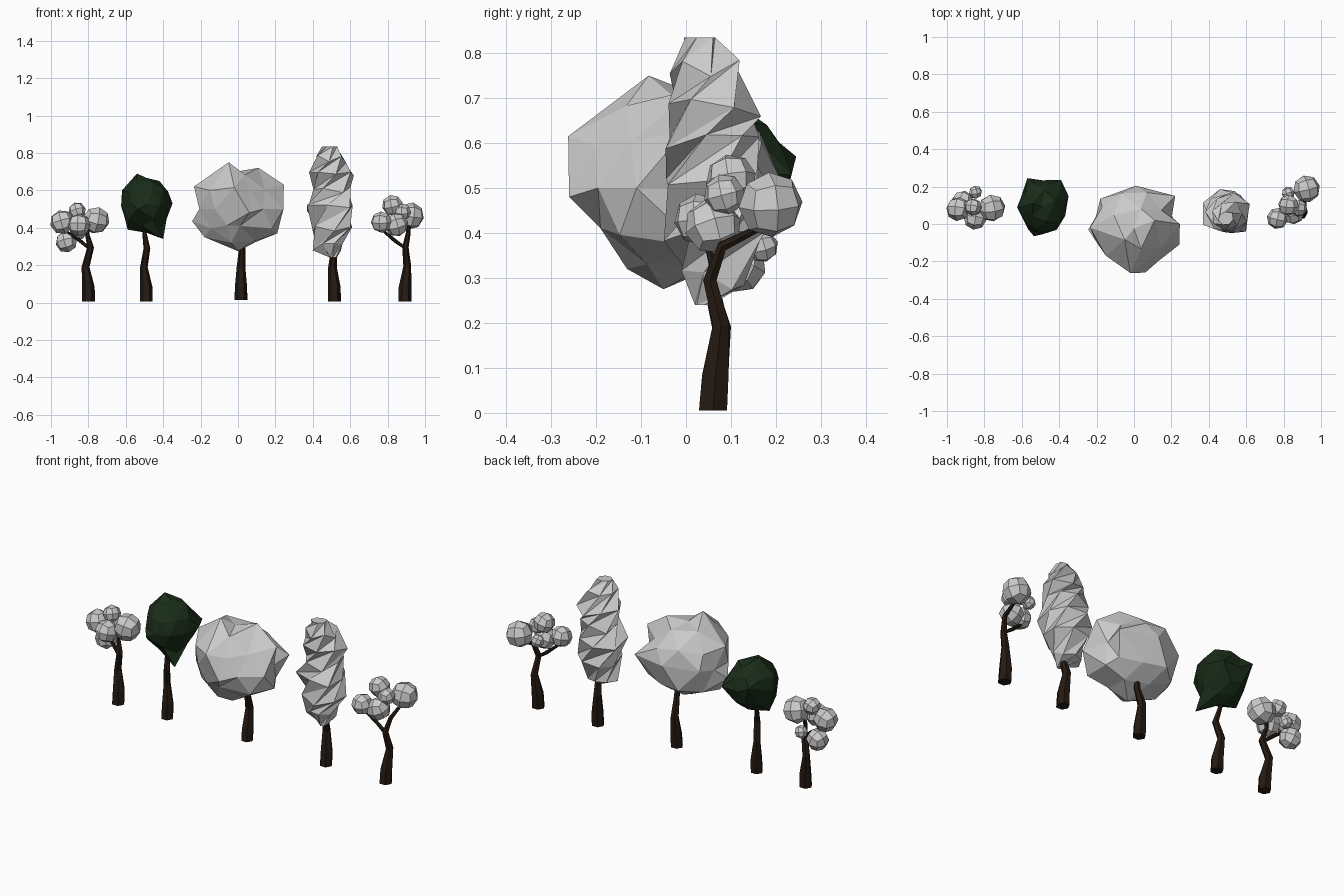
import bpy, bmesh, math, random
from mathutils import Vector, Euler

if "Cube" in bpy.data.objects:
    bpy.data.objects.remove(bpy.data.objects["Cube"])

random.seed(4)


def material(name, rgb):
    m = bpy.data.materials.new(name)
    m.diffuse_color = (*rgb, 1)
    m.use_nodes = True
    m.node_tree.nodes["Principled BSDF"].inputs["Base Color"].default_value = m.diffuse_color
    return m


BARK = material("bark", (0.018, 0.010, 0.006))
GREEN = material("dark_green", (0.010, 0.026, 0.010))


def finish(bm, name, mat=None):
    bmesh.ops.recalc_face_normals(bm, faces=bm.faces)
    me = bpy.data.meshes.new(name)
    bm.to_mesh(me)
    bm.free()
    ob = bpy.data.objects.new(name, me)
    bpy.context.collection.objects.link(ob)
    if mat:
        me.materials.append(mat)
    return ob


def skin_rings(bm, rings, triangles=False):
    n = len(rings[0])
    for a, b in zip(rings, rings[1:]):
        for i in range(n):
            j = (i + 1) % n
            if triangles:
                bm.faces.new((a[i], a[j], b[j]))
                bm.faces.new((a[i], b[j], b[i]))
            else:
                bm.faces.new((a[i], a[j], b[j], b[i]))
    bm.faces.new(rings[0][::-1])
    bm.faces.new(rings[-1])


def tube(bm, path, sides=6):
    """Low-poly limb through (x, y, z, radius) points."""
    pts = [Vector(p[:3]) for p in path]
    rings = []
    for k, p in enumerate(pts):
        d = pts[min(k + 1, len(pts) - 1)] - pts[max(k - 1, 0)]
        if k == 0:
            d = Vector((0, 0, 1))
        q = Vector((0, 0, 1)).rotation_difference(d)
        rings.append([bm.verts.new(p + q @ Vector((
            path[k][3] * math.cos(math.tau * i / sides),
            path[k][3] * math.sin(math.tau * i / sides), 0))) for i in range(sides)])
    skin_rings(bm, rings)


def trunk(name, path, branches=()):
    bm = bmesh.new()
    for p in (path, *branches):
        tube(bm, p)
    finish(bm, name, BARK)


def balls(name, data):
    """Cluster of 24-sided quad balls."""
    bm = bmesh.new()
    for x, y, z, r in data:
        b = bmesh.new()
        bmesh.ops.create_cube(b, size=2)
        bmesh.ops.subdivide_edges(b, edges=b.edges[:], cuts=1, use_grid_fill=True)
        rot = Euler([random.uniform(-0.35, 0.35) for _ in range(3)]).to_matrix()
        new = {v: bm.verts.new(Vector((x, y, z)) + rot @ (v.co.normalized() * r * 1.03))
               for v in b.verts}
        for f in b.faces:
            bm.faces.new([new[v] for v in f.verts])
        b.free()
    finish(bm, name)


def canopy(name, center, radii, jitter, pulls, mat=None):
    """Faceted crown: jittered icosphere with its nearest corners pulled to key points."""
    bm = bmesh.new()
    bmesh.ops.create_icosphere(bm, subdivisions=2, radius=1)
    c = Vector(center)
    for v in bm.verts:
        k = random.uniform(1 - jitter, 1 + jitter * 0.3)
        v.co = c + Vector([a * b * k for a, b in zip(v.co, radii)])
    free = set(bm.verts)
    for p in map(Vector, pulls):
        v = min(free, key=lambda w: (w.co - p).length)
        v.co = p
        free.remove(v)
    finish(bm, name, mat)


# left ball tree
trunk("left_ball_tree_trunk",
      [(-.80, .06, .005, .035), (-.80, .065, .08, .034), (-.815, .078, .19, .021),
       (-.788, .055, .295, .018), (-.805, .07, .36, .012), (-.80, .08, .43, .008)],
      [[(-.79, .056, .285, .013), (-.85, .075, .335, .010), (-.91, .09, .375, .007)]])
balls("left_ball_tree_crown",
      [(-.94, .08, .43, .064), (-.86, .09, .49, .046), (-.76, .085, .44, .072),
       (-.85, .03, .415, .06), (-.917, .12, .325, .058), (-.848, .17, .37, .035)])

# right ball tree
trunk("right_ball_tree_trunk",
      [(.893, .06, .005, .036), (.893, .065, .08, .034), (.905, .078, .195, .021),
       (.895, .053, .295, .017), (.91, .08, .37, .013), (.915, .16, .41, .009)],
      [[(.895, .055, .29, .013), (.84, .06, .33, .010), (.775, .045, .385, .007)]])
balls("right_ball_tree_crown",
      [(.826, .1, .52, .055), (.923, .188, .463, .071), (.848, .06, .415, .062),
       (.767, .03, .43, .056), (.825, .165, .44, .035), (.88, .085, .485, .045)])

# green tree
trunk("green_tree_trunk",
      [(-.49, .06, .005, .034), (-.49, .065, .08, .033), (-.503, .078, .19, .020),
       (-.487, .053, .29, .018), (-.50, .075, .37, .012), (-.49, .08, .45, .010)])
canopy("green_tree_crown", (-.49, .09, .525), (.13, .15, .15), .06,
       [(-.54, .11, .69), (-.62, .085, .6), (-.625, .09, .515), (-.35, .15, .53),
        (-.40, .0, .34), (-.41, .03, .41), (-.535, -.065, .5), (-.57, .245, .57),
        (-.39, .235, .53), (-.59, .09, .39), (-.42, .13, .65), (-.48, .18, .64)], GREEN)

# round tree
trunk("round_tree_trunk",
      [(.016, .06, .015, .034), (.016, .065, .08, .033), (.016, .08, .19, .023),
       (.022, .052, .29, .017), (.02, .04, .42, .012)])
canopy("round_tree_crown", (0, -.025, .50), (.242, .225, .225), .14,
       [(-.05, -.083, .75), (.11, .02, .72), (.245, .0, .63), (.243, -.11, .50),
        (0, -.05, .275), (-.235, -.02, .62), (-.245, -.03, .435), (.21, .03, .37),
        (-.02, -.262, .615), (.06, -.26, .48), (.01, .205, .53), (.22, .15, .52),
        (-.18, .135, .52), (-.15, -.17, .60), (-.18, -.05, .35), (.01, -.19, .41)])

# tall twisted tree
trunk("tall_tree_trunk",
      [(.515, .06, .005, .035), (.515, .065, .08, .034), (.505, .078, .19, .023),
       (.515, .053, .29, .017), (.51, .05, .40, .012)])
bm = bmesh.new()
rings = []
SECTIONS = [(.51, .04, .24, .02), (.485, .06, .295, .08), (.50, .07, .39, .115),
            (.498, .065, .50, .135), (.505, .065, .60, .118), (.505, .06, .68, .118),
            (.495, .045, .77, .085), (.49, .03, .835, .042)]
for k, (x, y, z, r) in enumerate(SECTIONS):
    ring = []
    for i in range(7):
        a = math.tau * i / 7 + k * 0.62
        rr = r * random.uniform(.84, 1.12)
        dz = 0 if k in (0, 7) else random.uniform(-.022, .022)
        ring.append(bm.verts.new((x + rr * math.cos(a), y + rr * math.sin(a) * .95, z + dz)))
    rings.append(ring)
skin_rings(bm, rings, triangles=True)
finish(bm, "tall_tree_crown")
